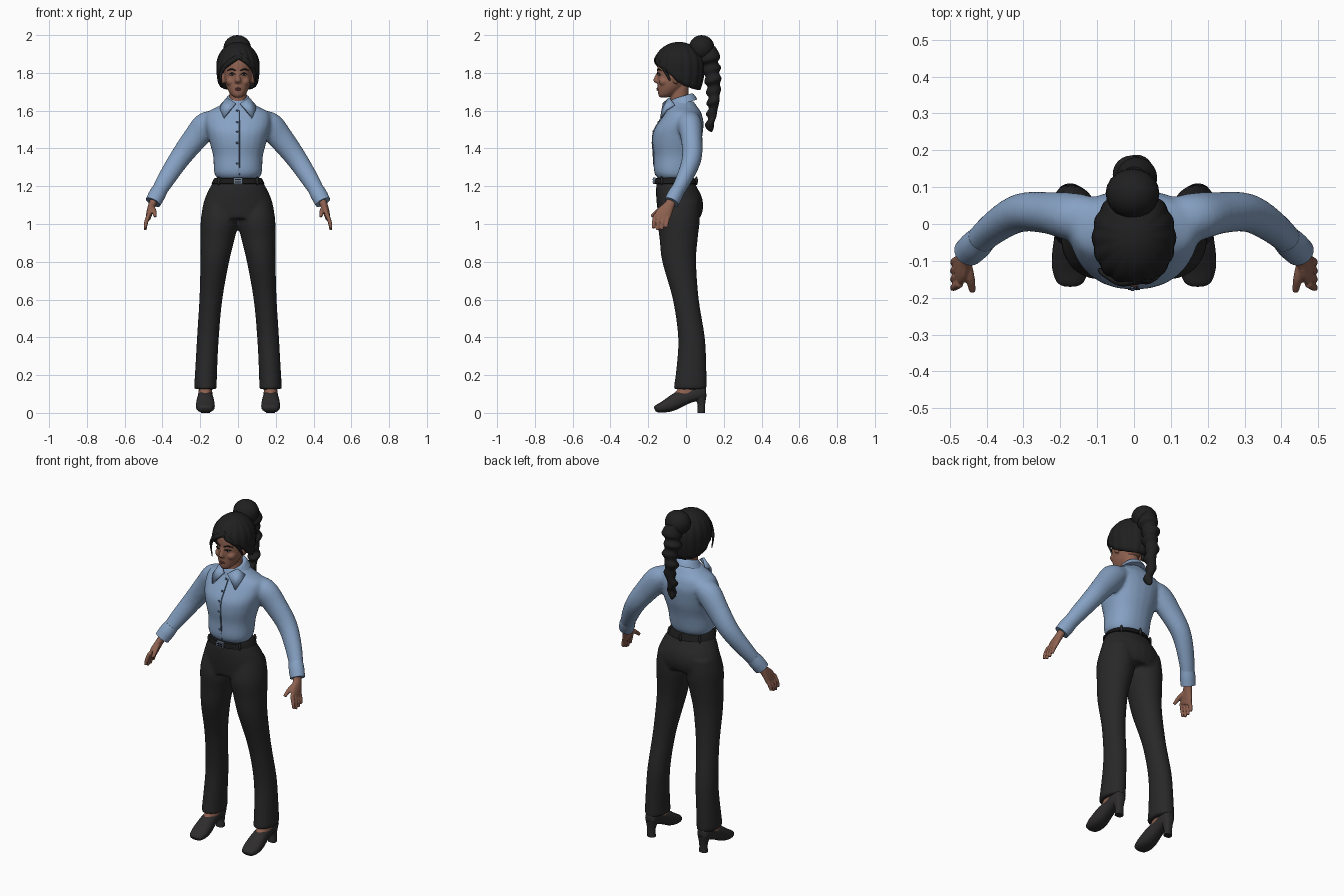
import bpy, bmesh, math
from mathutils import Vector

if "Cube" in bpy.data.objects:
    bpy.data.objects.remove(bpy.data.objects["Cube"], do_unlink=True)


def material(name, *rgb):
    mat = bpy.data.materials.new(name)
    mat.use_nodes = True
    mat.diffuse_color = (*rgb, 1)
    mat.node_tree.nodes["Principled BSDF"].inputs["Base Color"].default_value = (*rgb, 1)
    return mat


SHIRT = material("blue cotton", .24, .36, .55)
SEAM = material("dark blue seam", .08, .12, .2)
TROUSER = material("charcoal trousers", .021, .021, .021)
BELT = material("black belt", .01, .01, .01)
HAIR = material("black hair", .014, .014, .014)
SKIN = material("brown skin", .27, .12, .08)
LIPS = material("lips", .2, .07, .055)
SHOE = material("dark shoe leather", .027, .025, .025)
EYE = material("eye white", .4, .35, .32)
BUCKLE = material("buckle metal", .15, .2, .28)

SIDES = (("left", 1), ("right", -1))


def finish(name, bm, mat, angle=50):
    bmesh.ops.recalc_face_normals(bm, faces=bm.faces)
    mesh = bpy.data.meshes.new(name)
    bm.to_mesh(mesh)
    bm.free()
    mesh.materials.append(mat)
    mesh.shade_smooth()
    mesh.set_sharp_from_angle(angle=math.radians(angle))
    obj = bpy.data.objects.new(name, mesh)
    bpy.context.scene.collection.objects.link(obj)
    return obj


def spline(keys, steps):
    """Catmull-Rom interpolation of equally long tuples."""
    padded = [keys[0], *keys, keys[-1]]
    result = []
    for a, b, c, d in zip(padded, padded[1:], padded[2:], padded[3:]):
        for i in range(steps):
            t = i / steps
            result.append([q + t * (r - p + t * (2 * p - 5 * q + 4 * r - s + t * (3 * (q - r) + s - p))) / 2
                           for p, q, r, s in zip(a, b, c, d)])
    return result + [list(keys[-1])]


def loft(name, keys, mat, sides=24, ref=None, tilt=0, power=1, steps=4):
    """Skin elliptic rings (x, y, z, radius, radius); a ref axis turns rings across the path."""
    rows = spline(keys, steps)
    centres = [Vector(row[:3]) for row in rows]
    bm = bmesh.new()
    rings = []
    for i, row in enumerate(rows):
        u, v = Vector((1, 0, tilt * 0)), Vector((0, 1, tilt))
        if ref:
            tangent = centres[min(i + 1, len(rows) - 1)] - centres[max(i - 1, 0)]
            u = tangent.cross(Vector(ref)).normalized()
            v = u.cross(tangent).normalized()
        ring = []
        for k in range(sides):
            angle = math.tau * k / sides
            c, s = [math.copysign(abs(w) ** power, w) for w in (math.cos(angle), math.sin(angle))]
            ring.append(bm.verts.new(centres[i] + u * c * row[3] + v * s * row[4]))
        rings.append(ring)
    for low, high in zip(rings, rings[1:]):
        for k in range(sides):
            n = (k + 1) % sides
            bm.faces.new((low[k], low[n], high[n], high[k]))
    bm.faces.new(rings[0])
    bm.faces.new(rings[-1])
    return finish(name, bm, mat)


def stack(name, rows, mat, x=0, **options):
    """Loft of level rings given as (z, half width, front, back)."""
    keys = [(x, (f + b) / 2, z, w, (b - f) / 2) for z, w, f, b in rows]
    return loft(name, keys, mat, **options)


def ball(name, centre, radii, mat):
    bm = bmesh.new()
    bmesh.ops.create_uvsphere(bm, u_segments=20, v_segments=12, radius=1)
    for v in bm.verts:
        v.co = Vector(centre) + Vector([a * b for a, b in zip(v.co, radii)])
    return finish(name, bm, mat)


def box(name, centre, size, mat):
    bm = bmesh.new()
    bmesh.ops.create_cube(bm, size=1)
    for v in bm.verts:
        v.co = Vector(centre) + Vector([a * b for a, b in zip(v.co, size)])
    return finish(name, bm, mat)


def blend(name, parts, mat, voxel, smooth):
    """Fuse overlapping parts into one soft skin."""
    bm = bmesh.new()
    for part in parts:
        bm.from_mesh(part.data)
        bpy.data.objects.remove(part, do_unlink=True)
    obj = finish(name, bm, mat, 180)
    remesh = obj.modifiers.new("Fuse", 'REMESH')
    remesh.mode, remesh.voxel_size, remesh.use_smooth_shade = 'VOXEL', voxel, True
    soft = obj.modifiers.new("Soften", 'SMOOTH')
    soft.factor, soft.iterations = .5, smooth
    return obj


# Shirt: torso and sleeves
parts = [stack("torso", [
    (1.235, .1, -.14, .02), (1.255, .12, -.16, .035), (1.285, .128, -.17, .045), (1.36, .132, -.17, .06),
    (1.43, .15, -.178, .08), (1.49, .165, -.173, .09), (1.54, .175, -.145, .093),
    (1.59, .165, -.11, .08), (1.62, .11, -.095, .06), (1.65, .062, -.085, .04)], SHIRT, power=.9)]
for side, s in SIDES:
    parts.append(loft("sleeve", [
        (s * .12, .01, 1.55, .055, .065), (s * .17, .02, 1.52, .072, .065), (s * .23, .03, 1.45, .066, .057),
        (s * .31, .03, 1.345, .056, .052), (s * .385, -.015, 1.23, .047, .042),
        (s * .44, -.068, 1.135, .036, .034)], SHIRT, ref=(0, 1, 0)))
blend("shirt", parts, SHIRT, .01, 5)

for side, s in SIDES:
    loft(side + "_cuff", [(s * .412, -.04, 1.185, .041, .037), (s * .43, -.058, 1.152, .044, .041),
                          (s * .45, -.077, 1.115, .042, .039)], SHIRT, ref=(0, 1, 0))

# Collar: folded band and two pointed wings
stack("collar_band", [(1.635, .08, -.1, .06), (1.655, .068, -.092, .05), (1.672, .057, -.08, .038),
                      (1.676, .05, -.072, .03)], SHIRT, tilt=.3)
for side, s in SIDES:
    bm = bmesh.new()
    outline = [(.012, -.118, 1.638), (.055, -.085, 1.668), (.088, -.06, 1.63), (.092, -.103, 1.605), (.075, -.132, 1.562)]
    bm.faces.new([bm.verts.new((s * x, y, z)) for x, y, z in outline])
    bmesh.ops.triangulate(bm, faces=bm.faces)
    wing = finish(side + "_collar_wing", bm, SHIRT)
    thick = wing.modifiers.new("Thickness", 'SOLIDIFY')
    thick.thickness, thick.offset = .012, 0

# Front seam with buttons
front = [(1.26, -.16), (1.32, -.169), (1.43, -.176), (1.49, -.171), (1.54, -.144), (1.6, -.106)]
loft("front_seam", [(.008, y, z, .003, .004) for z, y in front], SEAM, sides=8)
for i, (z, y) in enumerate(front[1:]):
    ball(f"button_{i}", (-.004, y - .002, z), (.006, .004, .006), SEAM)

# Trousers: hips and legs
parts = [stack("hips", [
    (1.25, .113, -.15, .03), (1.2, .145, -.158, .055), (1.14, .174, -.158, .085), (1.08, .19, -.152, .09),
    (1.03, .19, -.145, .075)], TROUSER)]
for side, s in SIDES:
    parts.append(stack("leg", [
        (1.12, .08, -.13, .07), (1.02, .1, -.15, .073), (.92, .09, -.14, .062), (.8, .076, -.126, .054),
        (.6, .061, -.07, .068), (.4, .058, -.042, .1), (.25, .058, -.05, .108), (.125, .06, -.066, .11)], TROUSER))
    for v in parts[-1].data.vertices:
        z = v.co.z
        v.co.x += s * (.098 + .072 * min(1, max(0, (1 - z) / .85)) + .012 * math.sin(math.pi * min(1, max(0, (1 - z) / .9))))
blend("trousers", parts, TROUSER, .01, 4)

# Belt, loops and buckle
stack("belt", [(1.212, .136, -.163, .052), (1.214, .141, -.168, .058), (1.241, .127, -.163, .046),
               (1.244, .12, -.155, .04)], BELT, steps=1, sides=36)
for angle in (-40, -140, 40, 90, 140):
    a = math.radians(angle)
    ball("belt_loop", (.133 * math.cos(a), -.057 + .112 * math.sin(a), 1.228), (.008, .008, .023), TROUSER)
box("belt_buckle", (0, -.168, 1.229), (.046, .012, .032), BUCKLE)
for z in (1.223, 1.235):
    box("buckle_slot", (0, -.1755, z), (.032, .006, .005), BELT)

# Feet and heeled shoes
for side, s in SIDES:
    x = s * .173
    stack(side + "_foot", [(.2, .032, -.01, .07), (.14, .034, -.035, .07), (.1, .036, -.065, .07)], SKIN, x=x)
    loft(side + "_shoe", [
        (x, -.165, .018, .022, .012), (x, -.155, .022, .038, .02), (x, -.12, .031, .049, .03),
        (x, -.08, .047, .049, .039), (x, -.04, .069, .044, .042), (x, .01, .088, .038, .038),
        (x, .06, .105, .037, .04), (x, .095, .118, .03, .033), (x, .106, .12, .015, .02)],
        SHOE, ref=(0, 0, 1), power=.85)
    stack(side + "_heel", [(0, .024, .06, .1), (.05, .023, .06, .102), (.1, .034, .03, .11)], SHOE, x=x, power=.8)

# Hands with fingers and thumb
for side, s in SIDES:
    parts = [loft("palm", [(s * .438, -.07, 1.14, .022, .026), (s * .455, -.088, 1.1, .02, .028),
                           (s * .468, -.115, 1.06, .017, .042), (s * .476, -.13, 1.03, .013, .042)],
                  SKIN, ref=(0, 1, 0))]
    for i in range(4):
        y, drop = -.162 + .023 * i, (.01, 0, .003, .014)[i]
        parts.append(loft("finger", [(s * .472, y, 1.05, .011, .011), (s * .486, y - .008, 1.01, .011, .011),
                                     (s * .492, y - .012, .967 + drop, .008, .008)], SKIN, sides=10, ref=(0, 1, 0)))
    parts.append(loft("thumb", [(s * .455, -.1, 1.09, .013, .013), (s * .445, -.145, 1.07, .013, .013),
                                (s * .438, -.183, 1.04, .009, .009)], SKIN, sides=10, ref=(1, 0, 0)))
    blend(side + "_hand", parts, SKIN, .004, 2)

# Head, neck, nose and ears
parts = [stack("skull", [
    (1.67, .018, -.137, -.1), (1.685, .038, -.147, -.06), (1.72, .059, -.15, -.015), (1.76, .07, -.15, .015),
    (1.8, .074, -.152, .035), (1.85, .078, -.15, .05), (1.9, .066, -.13, .04), (1.93, .03, -.08, 0)], SKIN),
    stack("neck", [(1.6, .05, -.09, .02), (1.66, .045, -.082, .012), (1.73, .045, -.08, .015)], SKIN),
    loft("nose", [(0, -.145, 1.805, .008, .008), (0, -.155, 1.78, .01, .011), (0, -.16, 1.758, .016, .013),
                  (0, -.15, 1.745, .012, .008)], SKIN)]
for side, s in SIDES:
    parts.append(ball("ear", (s * .078, -.052, 1.77), (.012, .018, .03), SKIN))
    parts.append(ball("cheek", (s * .038, -.115, 1.755), (.026, .03, .025), SKIN))
blend("head", parts, SKIN, .005, 3)

# Face details
for side, s in SIDES:
    ball(side + "_eye", (s * .031, -.14, 1.791), (.015, .008, .006), EYE)
    ball(side + "_iris", (s * .031, -.145, 1.791), (.006, .005, .006), HAIR)
    loft(side + "_lash", [(s * .014, -.15, 1.792, .002, .002), (s * .032, -.149, 1.799, .003, .003),
                          (s * .05, -.136, 1.792, .002, .002)], HAIR, sides=8, ref=(0, 1, 0))
    loft(side + "_brow", [(s * .013, -.152, 1.812, .003, .003), (s * .035, -.147, 1.82, .004, .004),
                          (s * .056, -.13, 1.812, .002, .002)], HAIR, sides=8, ref=(0, 1, 0))
for name, z, thick in (("upper_lip", 1.718, .004), ("lower_lip", 1.71, .005)):
    loft(name, [(-.024, -.137, 1.714, .001, .002), (0, -.15, z, thick, .006), (.024, -.137, 1.714, .001, .002)],
         LIPS, sides=10, ref=(0, 1, 0))

# Hair cap, combed back, with a hairline that drops toward the nape
hairline = spline([(1.872,), (1.84,), (1.805,), (1.75,), (1.725,), (1.715,), (1.715,)], 8)
bm = bmesh.new()
columns = []
for k in range(96):
    a = math.tau * k / 96
    cosine = (hairline[min(k, 96 - k)][0] - 1.835) / .115
    limit = math.acos(cosine if cosine > 0 else cosine * .55)
    column = []
    for i in range(1, 17):
        t = limit * i / 16
        groove = 1 + .022 * math.sin(t) * math.cos(16 * a)
        height = math.cos(t) * (.115 if t < math.pi / 2 else .21)
        column.append(bm.verts.new((.099 * groove * math.sin(t) * math.sin(a),
                                    -.037 - .12 * groove * math.sin(t) * math.cos(a), 1.835 + height)))
    columns.append(column)
for k, column in enumerate(columns):
    other = columns[k - 1]
    for i in range(15):
        bm.faces.new((column[i], other[i], other[i + 1], column[i + 1]))
bm.faces.new([column[0] for column in columns])
cap = finish("hair_cap", bm, HAIR)
thick = cap.modifiers.new("Thickness", 'SOLIDIFY')
thick.thickness = .014

# Loose front locks
loft("right_lock", [(.02, -.145, 1.895, .012, .01), (-.03, -.16, 1.865, .014, .01), (-.072, -.14, 1.83, .012, .009),
                    (-.092, -.125, 1.785, .007, .006), (-.084, -.125, 1.72, .002, .002)], HAIR, sides=10, ref=(0, 1, 0))
loft("left_lock", [(.01, -.145, 1.895, .012, .01), (.045, -.15, 1.862, .014, .01), (.08, -.115, 1.82, .012, .01),
                   (.09, -.085, 1.76, .004, .005)], HAIR, sides=10, ref=(0, 1, 0))

# Bun and bubbled ponytail
ball("hair_bun", (-.004, .083, 1.932), (.073, .068, .068), HAIR)
tail = [(0, .115, 1.93, .04, .04)]
for i in range(7):
    z, r = 1.875 - .057 * i, .056 - .0052 * i
    sway = .007 * (-1) ** i
    y = .125 + .02 * math.sin(i / 6 * math.pi)
    tail += [(sway, y, z, r, r), (0, y + .004, z - .028, r * .72, r * .72)]
tail.append((0, .135, 1.488, .004, .004))
loft("ponytail", tail, HAIR, tilt=.25)
